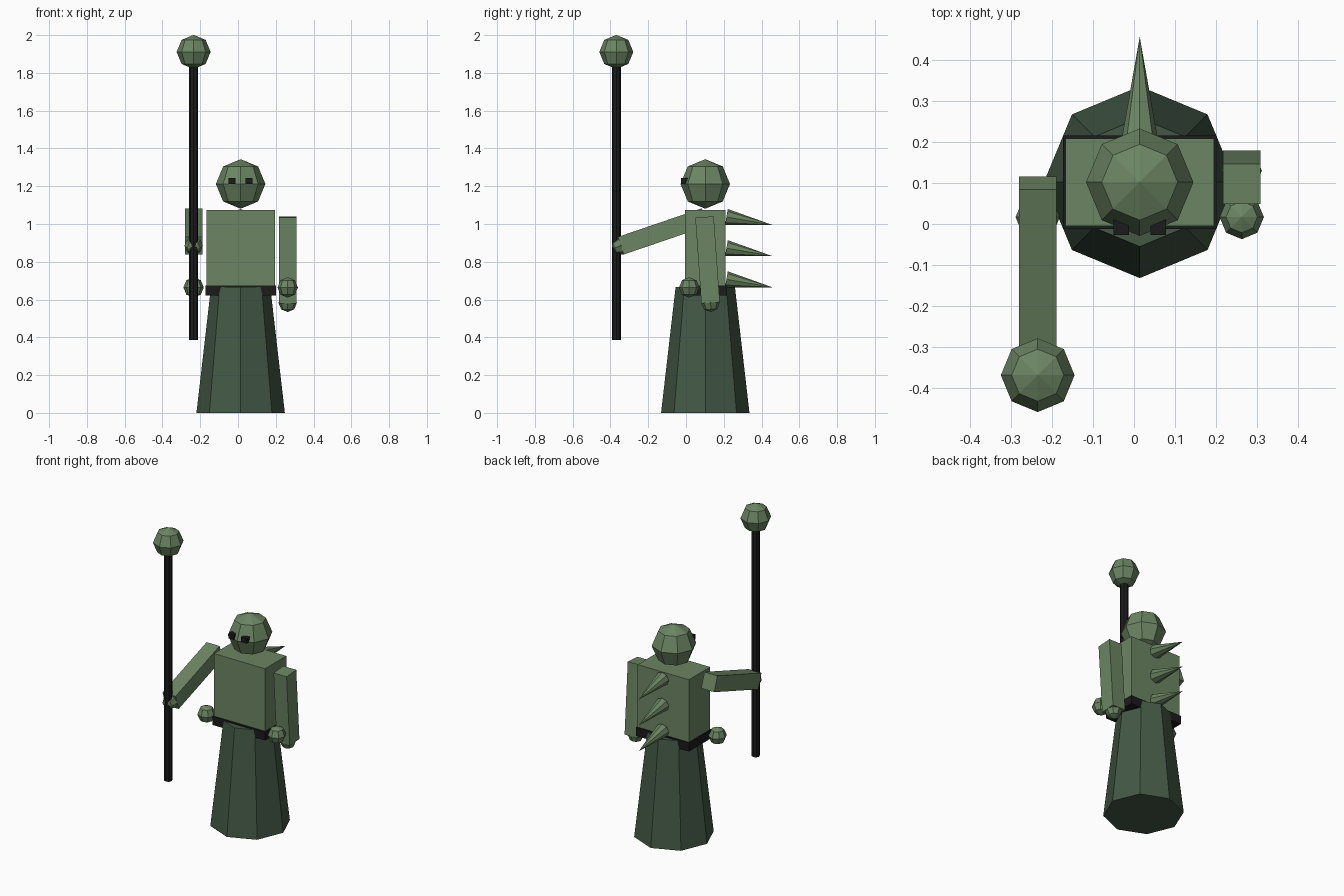
import bpy
from math import pi
from mathutils import Vector

if "Cube" in bpy.data.objects:
    bpy.data.objects.remove(bpy.data.objects["Cube"], do_unlink=True)


def material(name, color):
    m = bpy.data.materials.new(name)
    m.use_nodes = True
    m.diffuse_color = (*color, 1)
    m.node_tree.nodes["Principled BSDF"].inputs["Base Color"].default_value = (*color, 1)
    return m


SKIN = material("sage green", (0.15, 0.235, 0.125))
CLOTH = material("dark green", (0.056, 0.098, 0.059))
BLACK = material("black", (0.011, 0.011, 0.011))
CX, CY = 0.014, 0.102      # body axis
SIDE = 0.249               # arm distance from the axis


def finish(name, mat):
    ob = bpy.context.object
    ob.name = ob.data.name = name
    ob.data.materials.append(mat)
    return ob


def box(name, center, size, mat):
    bpy.ops.mesh.primitive_cube_add(size=1, location=center)
    ob = finish(name, mat)
    ob.scale = size
    return ob


def ball(name, center, radius, mat=SKIN):
    bpy.ops.mesh.primitive_uv_sphere_add(segments=8, ring_count=4, radius=radius, location=center)
    return finish(name, mat)


def cone(name, start, end, r1, r2, mat, sides=8):
    """Faceted cone or rod running from start to end."""
    a, b = Vector(start), Vector(end)
    bpy.ops.mesh.primitive_cone_add(vertices=sides, radius1=r1, radius2=r2,
                                    depth=(b - a).length, location=(a + b) / 2)
    ob = finish(name, mat)
    ob.rotation_euler = Vector((0, 0, 1)).rotation_difference(b - a).to_euler()
    return ob


def arm(name, shoulder, wrist):
    """Square arm from shoulder to wrist with a faceted hand."""
    a, b = Vector(shoulder), Vector(wrist)
    ob = box(name + "_arm", (a + b) / 2, (0.092, 0.098, (b - a).length), SKIN)
    ob.rotation_euler = Vector((0, 0, 1)).rotation_difference(a - b).to_euler()
    hand = ball(name + "_hand", wrist, 0.049)
    hand.rotation_euler = ob.rotation_euler


# Robe, belt, torso and head
cone("skirt", (CX, CY, 0), (CX, CY, 0.667), 0.234, 0.157, CLOTH)
box("belt", (CX, CY, 0.648), (0.374, 0.228, 0.055), BLACK)
box("torso", (CX, CY, 0.875), (0.362, 0.214, 0.4), SKIN)
ball("head", (CX, CY, 1.212), 0.131)

# Mirrored eyes and hip balls
for side, s in (("right", -1), ("left", 1)):
    box(side + "_eye", (CX + s * 0.045, -0.008, 1.228), (0.037, 0.037, 0.032), BLACK)
    ball(side + "_hip_ball", (CX + s * SIDE, 0.017, 0.664), 0.054)

# Arms: left hangs, right reaches to the staff
arm("left", (CX + SIDE, 0.098, 1.037), (CX + SIDE, 0.13, 0.583))
arm("right", (CX - SIDE, 0.1, 1.037), (CX - SIDE, -0.345, 0.885))

# Staff and its knob
cone("staff", (CX - SIDE, -0.369, 0.387), (CX - SIDE, -0.369, 1.9), 0.024, 0.024, BLACK)
ball("staff_knob", (CX - SIDE, -0.369, 1.911), 0.09)

# Back spikes
for i in range(3):
    z = 1.037 - i * 0.165
    cone("back_spike_%d" % (i + 1), (CX, 0.214, z), (CX, 0.457, z - 0.042), 0.043, 0, SKIN)
